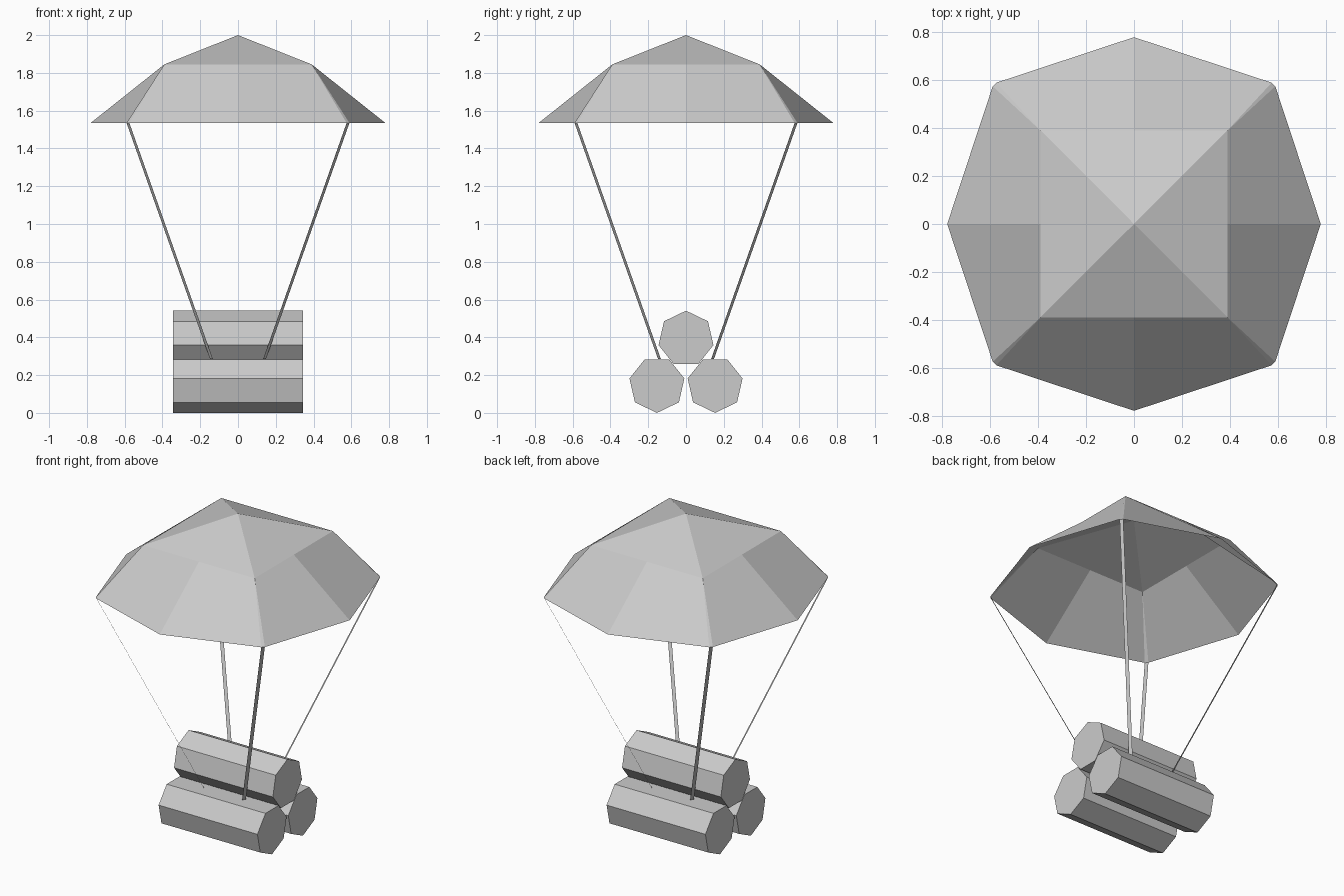
import bpy, bmesh
from math import pi, radians, sin, cos
from mathutils import Matrix

if "Cube" in bpy.data.objects:
    bpy.data.objects.remove(bpy.data.objects["Cube"])


def mesh_object(name, bm):
    bmesh.ops.remove_doubles(bm, verts=bm.verts, dist=0.0005)
    me = bpy.data.meshes.new(name)
    bm.to_mesh(me)
    bm.free()
    ob = bpy.data.objects.new(name, me)
    bpy.context.collection.objects.link(ob)
    return ob


def four_fold(name, polys):
    """Repeat the polygons of one quadrant around the z axis."""
    bm = bmesh.new()
    for k in range(4):
        rot = Matrix.Rotation(k * pi / 2, 3, 'Z')
        for poly in polys:
            bm.faces.new([bm.verts.new(rot @ Matrix.Identity(3) @ p) for p in map(vec, poly)])
    return mesh_object(name, bm)


def vec(p):
    from mathutils import Vector
    return Vector(p)


TOP, RING_Z, RIM_Z, END_Z = 2.0, 1.845, 1.535, 0.285
R = 0.39                       # half width of the square crown
A, B = 0.59, 0.575             # clipped rim corner, one cord wide

# Canopy: pyramid crown, flared half panels and a narrow corner gore
apex, corner = (0, 0, TOP), (R, R, RING_Z)
mid_x, mid_y = (R, 0, RING_Z), (0, R, RING_Z)
rim_x, rim_y = (0.78, 0, RIM_Z), (0, 0.78, RIM_Z)
cut_x, cut_y = (A, B, RIM_Z), (B, A, RIM_Z)
four_fold("canopy", [
    (apex, mid_x, corner), (apex, corner, mid_y),
    (mid_x, rim_x, cut_x, corner),
    (corner, cut_x, cut_y),
    (corner, cut_y, rim_y, mid_y),
])

# Cords: flat ribbons from the rim corners to the bundle
four_fold("cords", [(cut_x, (0.148, 0.133, END_Z), (0.133, 0.148, END_Z), cut_y)])


# Bundle: three seven-sided logs lying along x
def log(name, y, z, start):
    bm = bmesh.new()
    r, half = 0.149, 0.345
    ring = [(y + r * cos(start + i * 2 * pi / 7), z + r * sin(start + i * 2 * pi / 7))
            for i in range(7)]
    base = bm.faces.new([bm.verts.new((-half, a, b)) for a, b in ring])
    out = bmesh.ops.extrude_face_region(bm, geom=[base], use_keep_orig=True)
    moved = [g for g in out["geom"] if isinstance(g, bmesh.types.BMVert)]
    bmesh.ops.translate(bm, verts=moved, vec=(2 * half, 0, 0))
    bmesh.ops.recalc_face_normals(bm, faces=bm.faces)
    mesh_object(name, bm)


log("front_log", -0.154, 0.149, radians(-90))
log("back_log", 0.154, 0.149, radians(-90))
log("top_log", 0, 0.392, radians(90))
